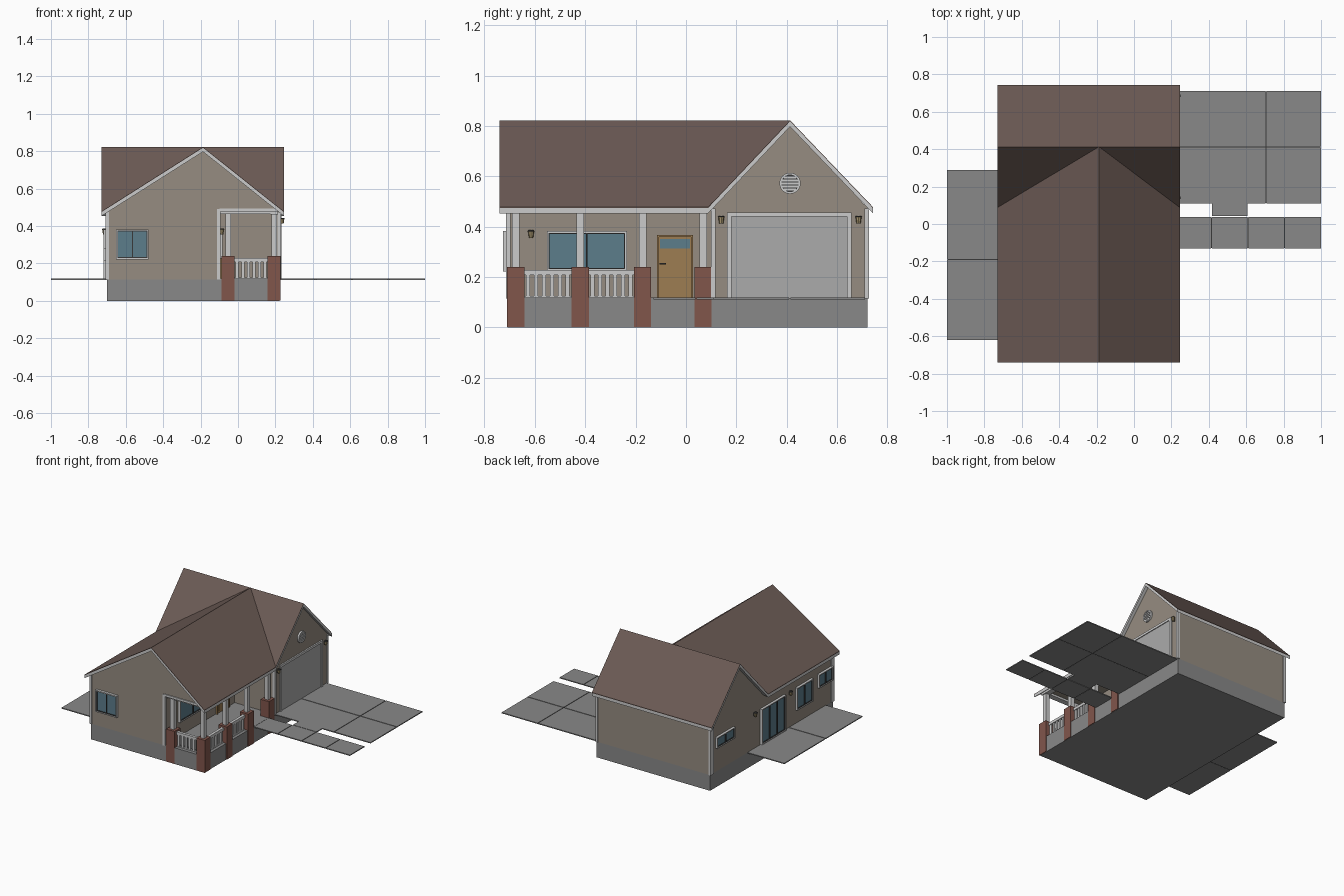
import bpy, bmesh, math
from mathutils import Vector, Matrix

if "Cube" in bpy.data.objects:
    bpy.data.objects.remove(bpy.data.objects["Cube"])


def material(name, r, g, b):
    m = bpy.data.materials.new(name)
    m.diffuse_color = (r, g, b, 1)
    m.use_nodes = True
    m.node_tree.nodes["Principled BSDF"].inputs["Base Color"].default_value = m.diffuse_color
    return m


WALL = material("tan_siding", .303, .264, .22)
ROOF = material("brown_shingle", .146, .102, .089)
WHITE = material("white_trim", .62, .62, .62)
BRICK = material("brick_red", .22, .092, .071)
GLASS = material("blue_glass", .107, .205, .26)
DARK = material("dark_metal", .04, .04, .04)
WOOD = material("door_wood", .34, .205, .084)
LAMP = material("lamp_glow", .42, .33, .17)
CONC = material("concrete", .25, .25, .25)
PANEL = material("garage_panel", .41, .41, .41)


def finish(name, bm, mat):
    bmesh.ops.recalc_face_normals(bm, faces=bm.faces)
    me = bpy.data.meshes.new(name)
    bm.to_mesh(me)
    bm.free()
    me.materials.append(mat)
    ob = bpy.data.objects.new(name, me)
    bpy.context.collection.objects.link(ob)
    return ob


def boxes(name, bounds, mat):
    """One object from boxes given as (x0, x1, y0, y1, z0, z1)."""
    bm = bmesh.new()
    for x0, x1, y0, y1, z0, z1 in bounds:
        mtx = Matrix.Translation(((x0 + x1) / 2, (y0 + y1) / 2, (z0 + z1) / 2)) \
            @ Matrix.Diagonal((abs(x1 - x0), abs(y1 - y0), z1 - z0, 1))
        bmesh.ops.create_cube(bm, size=1, matrix=mtx)
    return finish(name, bm, mat)


def prism(name, pts, axis, a, b, mat):
    """Profile (u, z) extruded along x or y from a to b."""
    bm = bmesh.new()
    vs = [bm.verts.new((a, u, z) if axis == 'x' else (u, a, z)) for u, z in pts]
    f = bm.faces.new(vs)
    new = bmesh.ops.extrude_face_region(bm, geom=[f], use_keep_orig=True)['geom']
    step = Vector((b - a, 0, 0) if axis == 'x' else (0, b - a, 0))
    bmesh.ops.translate(bm, vec=step, verts=[v for v in new if isinstance(v, bmesh.types.BMVert)])
    return finish(name, bm, mat)


def on_wall(axis, wall, sgn, u0, u1, z0, z1, depth):
    """Box standing out of a wall plane by depth."""
    lo, hi = sorted((wall - sgn * .004, wall + sgn * depth))
    return (lo, hi, u0, u1, z0, z1) if axis == 'x' else (u0, u1, lo, hi, z0, z1)


def frame(axis, wall, sgn, u0, u1, z0, z1, w, d, sill=True):
    r = [on_wall(axis, wall, sgn, u0, u0 + w, z0, z1, d),
         on_wall(axis, wall, sgn, u1 - w, u1, z0, z1, d),
         on_wall(axis, wall, sgn, u0 + w, u1 - w, z1 - w, z1, d)]
    if sill:
        r.append(on_wall(axis, wall, sgn, u0 + w, u1 - w, z0, z0 + w, d))
    return r


def window(name, axis, wall, sgn, u0, u1, z0, z1, panes=2):
    place = (axis, wall, sgn)
    boxes(name + "_frame", frame(*place, u0, u1, z0, z1, .007, .018), WHITE)
    a, b, c, d = u0 + .007, u1 - .007, z0 + .007, z1 - .007
    sash = frame(*place, a, b, c, d, .004, .014)
    for i in range(1, panes):
        m = a + (b - a) * i / panes
        sash.append(on_wall(*place, m - .003, m + .003, c, d, .014))
    boxes(name + "_sash", sash, DARK)
    boxes(name + "_glass", [on_wall(*place, a, b, c, d, .008)], GLASS)


def lamp(name, x, y, z, sgn):
    boxes(name + "_bracket", [on_wall('x', x, sgn, y - .006, y + .006, z - .012, z + .012, .008)], DARK)
    for part, r0, r1, h, dz, mat in (("shade", .008, .012, .026, 0, LAMP), ("cap", .014, .010, .005, .0155, DARK)):
        bm = bmesh.new()
        bmesh.ops.create_cone(bm, cap_ends=True, segments=8, radius1=r0, radius2=r1, depth=h,
                              matrix=Matrix.Translation((x + sgn * .014, y, z + dz)))
        finish(name + "_" + part, bm, mat)


# Foundation and porch floor
boxes("foundation", [(-.70, .222, -.708, .72, 0, .115)], CONC)
boxes("porch_floor", [(-.10, .222, -.708, .105, .113, .119)], CONC)

# Walls: front gable wing with porch cut away, and garage wing
prism("main_walls", [(-.70, .115), (-.10, .115), (-.10, .48), (.212, .48), (-.185, .805), (-.70, .475)],
      'y', -.708, .41, WALL)
prism("garage_walls", [(.105, .115), (.72, .115), (.72, .475), (.413, .802), (.105, .475)],
      'x', -.70, .222, WALL)

# Cross gable roof: thin shingle layer over a white trim layer


def roof(name, top, thick, mat):
    e, r = .478 - top, .822 - top
    L, R, X, F, B, Y, V = -.73, .245, -.187, -.74, .742, .413, .088
    bm = bmesh.new()
    p = {k: bm.verts.new(v) for k, v in dict(
        fl=(L, F, e), fr=(R, F, e), fa=(X, F, r), m=(X, Y, r), vl=(L, V, e), vr=(R, V, e),
        al=(L, Y, r), ar=(R, Y, r), bl=(L, B, e), br=(R, B, e)).items()}
    for keys in ("fl fa m vl", "fa fr vr m", "vl m al", "m vr ar", "al m ar br bl"):
        bm.faces.new([p[k] for k in keys.split()])
    new = bmesh.ops.extrude_face_region(bm, geom=bm.faces[:], use_keep_orig=True)['geom']
    bmesh.ops.translate(bm, vec=(0, 0, -thick), verts=[v for v in new if isinstance(v, bmesh.types.BMVert)])
    return finish(name, bm, mat)


roof("roof_shingles", 0, .004, ROOF)
roof("roof_trim", .004, .021, WHITE)

# Corner boards and porch beams
boxes("corner_boards", [
    (-.708, -.69, -.714, -.68, .115, .475), (-.112, -.094, -.714, -.696, .115, .49),
    (-.708, -.69, .688, .726, .115, .472), (.21, .229, .708, .726, .115, .472),
    (.21, .229, .10, .118, .115, .472)], WHITE)
boxes("porch_beams", [(-.10, .222, -.715, -.69, .478, .494), (.175, .215, -.70, .105, .462, .482),
                      (-.10, .21, -.70, -.66, .465, .482)], WHITE)

# Porch columns: brick piers with white posts
columns = [(.193, y) for y in (-.676, -.42, -.172, .068)] + [(-.053, -.676)]
boxes("brick_piers", [(x - .034, x + .034, y - .034, y + .034, .001, .24) for x, y in columns], BRICK)
boxes("porch_posts", [(x - .015, x + .015, y - .015, y + .015, .24, .475) for x, y in columns], WHITE)

# Porch railings


def railing(name, axis, c, u0, u1, n=6):
    def bar(a, b, z0, z1, h):
        return (a, b, c - h, c + h, z0, z1) if axis == 'x' else (c - h, c + h, a, b, z0, z1)
    parts = [bar(u0, u1, .208, .228, .010), bar(u0, u1, .118, .124, .007)]
    for i in range(n):
        u = u0 + (u1 - u0) * (i + .5) / n
        parts.append(bar(u - .008, u + .008, .124, .208, .006))
    boxes(name, parts, WHITE)


railing("side_railing_front", 'y', .193, -.642, -.454)
railing("side_railing_rear", 'y', .193, -.386, -.206)
railing("front_railing", 'x', -.676, -.019, .159)

# Windows and patio door
window("front_window", 'y', -.708, -1, -.652, -.478, .222, .382)
window("porch_window", 'x', -.10, 1, -.552, -.235, .225, .382)
window("garage_rear_window", 'x', -.70, -1, .45, .66, .29, .37)
window("patio_door", 'x', -.70, -1, -.14, .14, .12, .38, 3)
window("rear_window", 'x', -.70, -1, -.455, -.27, .215, .38)
window("rear_small_window", 'x', -.70, -1, -.69, -.525, .28, .38)

# Entry door
boxes("entry_door_frame", frame('x', -.10, 1, -.115, .028, .119, .366, .008, .014, False), WOOD)
boxes("entry_door", [on_wall('x', -.10, 1, -.107, .02, .119, .358, .006)], WOOD)
boxes("entry_door_panels", [on_wall('x', -.10, 1, a, a + .042, .135, .30, .009) for a in (-.092, -.037)], WOOD)
boxes("entry_door_glass", [on_wall('x', -.10, 1, -.104, .016, .314, .35, .009)], GLASS)
boxes("entry_door_handle", [on_wall('x', -.10, 1, -.105, -.08, .249, .255, .018)], DARK)

# Garage door
boxes("garage_door_frame", frame('x', .222, 1, .163, .657, .115, .457, .017, .010, False), WHITE)
boxes("garage_door", [on_wall('x', .222, 1, .18, .64, .115, .446, .004)], PANEL)

# Round gable vent: ring, dark disc and slats
turn = Matrix.Translation((.225, .413, .572)) @ Matrix.Rotation(math.pi / 2, 4, 'Y')
bm = bmesh.new()
bmesh.ops.create_cone(bm, cap_ends=True, segments=24, radius1=.034, radius2=.034, depth=.006, matrix=turn)
finish("vent_disc", bm, DARK)
bm = bmesh.new()
rings = [[bm.verts.new(turn @ Vector((r * math.cos(i * math.pi / 12), r * math.sin(i * math.pi / 12), h)))
          for i in range(24)] for r, h in ((.042, -.004), (.042, .009), (.033, .009), (.033, -.004))]
for a, b in zip(rings, rings[1:] + rings[:1]):
    for i in range(24):
        j = (i + 1) % 24
        bm.faces.new((a[i], a[j], b[j], b[i]))
finish("vent_ring", bm, WHITE)
slats = []
for k in range(-2, 3):
    half = math.sqrt(.034 ** 2 - (k * .012) ** 2)
    slats.append((.224, .232, .413 - half, .413 + half, .572 + k * .012 - .004, .572 + k * .012 + .004))
boxes("vent_slats", slats, WHITE)

# Wall lamps
for i, (x, y, z, s) in enumerate(((.222, .14, .425, 1), (.222, .685, .425, 1), (-.10, -.615, .368, 1),
                                  (-.70, .21, .368, -1), (-.70, -.20, .368, -1))):
    lamp(f"wall_lamp_{i + 1}", x, y, z, s)

# Paving slabs with narrow dark joints


def paving(name, xs, ys, g=.003):
    ends = lambda v: [(a + (g if a != v[0] else .002), b - (g if b != v[-1] else .002)) for a, b in zip(v, v[1:])]
    boxes(name, [(*x, *y, .111, .118) for x in ends(xs) for y in ends(ys)], CONC)
    boxes(name + "_joints", [(xs[0] + .005, xs[-1] - .005, ys[0] + .005, ys[-1] - .005, .112, .115)], DARK)


paving("driveway", (.22, .705, 1.002), (.108, .412, .713))
paving("walkway", (.22, .415, .61, .805, 1.002), (-.132, .040))
paving("walk_link", (.415, .61), (.040, .112))
paving("patio", (-1.002, -.70), (-.622, -.19, .29))
